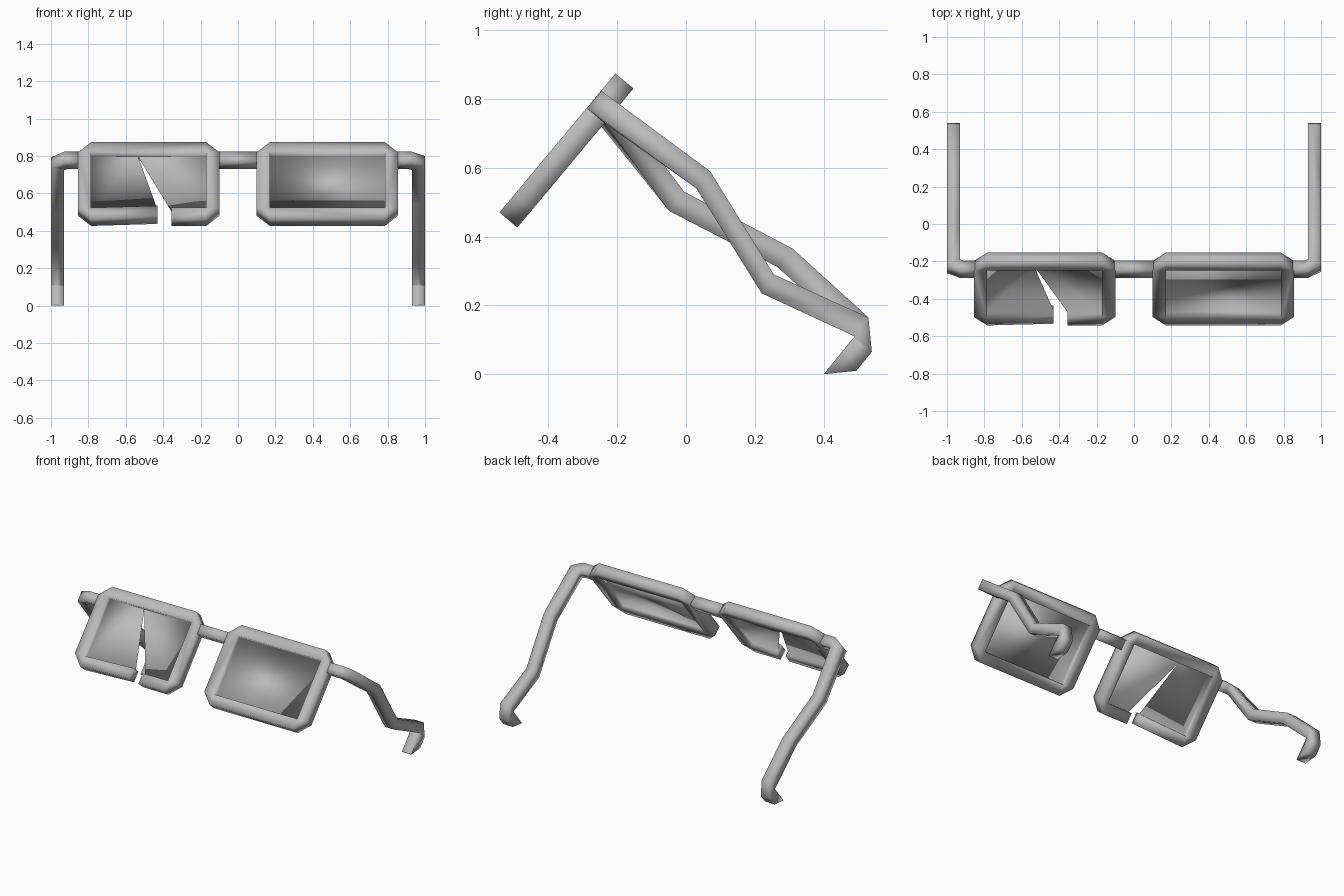
import bpy, bmesh
from mathutils import Vector

cube = bpy.data.objects.get("Cube")
if cube:
    bpy.data.objects.remove(cube, do_unlink=True)

# One plain grey for everything
grey = bpy.data.materials.new("matte grey")
grey.use_nodes = True
tone = (0.5, 0.5, 0.5, 1)
grey.diffuse_color = tone
grey.node_tree.nodes["Principled BSDF"].inputs["Base Color"].default_value = tone

# The front leans back: UP runs along its slope, OUT is its facing direction
UP, OUT = Vector((0, 0.641, 0.768)), Vector((0, -0.768, 0.641))
CENTRE = Vector((0, -0.3475, 0.65))
HALF_V, BAR, D = 0.263, 0.07, 0.034
X0, X1 = 0.10, 0.855
HINGE_V = 0.165


def on_front(x, v, n):
    return CENTRE + Vector((x, 0, 0)) + UP * v + OUT * n


def loft(bm, sections, closed=False):
    """Skin a row of equal-sized sections, capping the ends if open."""
    rings = [[bm.verts.new(p) for p in s] for s in sections]
    k = len(rings[0])
    pairs = list(zip(rings, rings[1:])) + ([(rings[-1], rings[0])] if closed else [])
    for a, b in pairs:
        for i in range(k):
            j = (i + 1) % k
            bm.faces.new((a[i], a[j], b[j], b[i]))
    if not closed:
        bm.faces.new(rings[0][::-1])
        bm.faces.new(rings[-1])


def finish(bm, name, lens=()):
    bmesh.ops.remove_doubles(bm, verts=bm.verts, dist=0.0005)
    bmesh.ops.recalc_face_normals(bm, faces=bm.faces)
    # Lens sheets are added facing forward
    for outline in lens:
        face = bm.faces.new([bm.verts.new(p) for p in outline])
        face.normal_update()
        if face.normal.dot(OUT) < 0:
            face.normal_flip()
    bmesh.ops.remove_doubles(bm, verts=bm.verts, dist=0.0005)
    for f in bm.faces:
        f.smooth = True
    mesh = bpy.data.meshes.new(name)
    bm.to_mesh(mesh)
    bm.free()
    mesh.materials.append(grey)
    obj = bpy.data.objects.new(name, mesh)
    bpy.context.collection.objects.link(obj)


def bar_section(outer, inner):
    (xo, vo), (xi, vi) = outer, inner
    return [on_front(xo, vo, D), on_front(xi, vi, D), on_front(xi, vi, 0),
            on_front(xi, vi, -D), on_front(xo, vo, -D)]


def rim(name, side, broken):
    # Square inner corners, chamfered outer corners, starting at the bottom inner side
    a, b, h, iv = X0, X1, HALF_V, HALF_V - BAR
    ia, ib = a + BAR, b - BAR
    inner = [(ia, -iv), (ia, iv), (ib, iv), (ib, -iv)]
    outer = [(ia, -h), (a, -iv), (a, iv), (ia, h), (ib, h), (b, iv), (b, -iv), (ib, -h)]
    stations = [(o, inner[i // 2]) for i, o in enumerate(outer)]
    if broken:
        # Bottom bar snapped, with one stump sprung slightly up
        near, far, lift = 0.355, 0.43, 0.014
        stations = ([((near, -h), (near, -iv))] + stations
                    + [((far, lift - h), (far, lift - iv))])
        apex = (0.535, iv)
        sheets = [[apex, inner[1], inner[0], (near, -iv)],
                  [apex, inner[2], inner[3], (far, lift - iv)]]
    else:
        sheets = [inner]
    bm = bmesh.new()
    loft(bm, [bar_section((side * o[0], o[1]), (side * i[0], i[1])) for o, i in stations],
         closed=not broken)
    finish(bm, name, [[on_front(side * x, v, 0) for x, v in s] for s in sheets])


def square(x):
    r = 0.033
    return [on_front(x, HINGE_V + dv, dn)
            for dv, dn in ((-r, r), (r, r), (r, -r), (-r, -r))]


def arm(name, side, bends):
    """Hinge block, bent arm and hooked ear end; bends are (lower, upper) y-z pairs."""
    xo, xi = 1.0, 0.93
    start, corner = square(X1 - 0.01), square(0.93)
    corner[2].x = corner[3].x = 0.91
    turn = [p.copy() for p in corner]
    for i, goal in ((0, bends[0][0]), (1, bends[0][1])):
        step = Vector((0, goal[0] - turn[i].y, goal[1] - turn[i].z)).normalized()
        turn[i] += step * 0.04
        turn[i].x = xo
        turn[3 - i] += step * 0.008
        turn[3 - i].x = xi
    hook = [((0.49, 0.11), (0.53, 0.165)), ((0.485, 0.104), (0.54, 0.065)),
            ((0.47, 0.086), (0.495, 0.01)), ((0.404, 0.005), (0.40, 0.0))]
    rings = [start, corner, turn]
    for low, top in bends + hook:
        rings.append([Vector((xo, *low)), Vector((xo, *top)),
                      Vector((xi, *top)), Vector((xi, *low))])
    bm = bmesh.new()
    loft(bm, [[Vector((side * p.x, p.y, p.z)) for p in r] for r in rings])
    finish(bm, name)


# Rims with lenses
rim("left_rim_and_lens", 1, False)
rim("right_rim_and_cracked_lens", -1, True)

# Bridge
bm = bmesh.new()
loft(bm, [square(-X0 - 0.01), square(X0 + 0.01)])
finish(bm, "bridge")

# Crooked arms, each bent its own way
arm("left_arm", 1, [((0.03, 0.54), (0.07, 0.59)), ((0.22, 0.235), (0.255, 0.29))])
arm("right_arm", -1, [((-0.05, 0.475), (-0.005, 0.53)), ((0.265, 0.312), (0.31, 0.365))])
